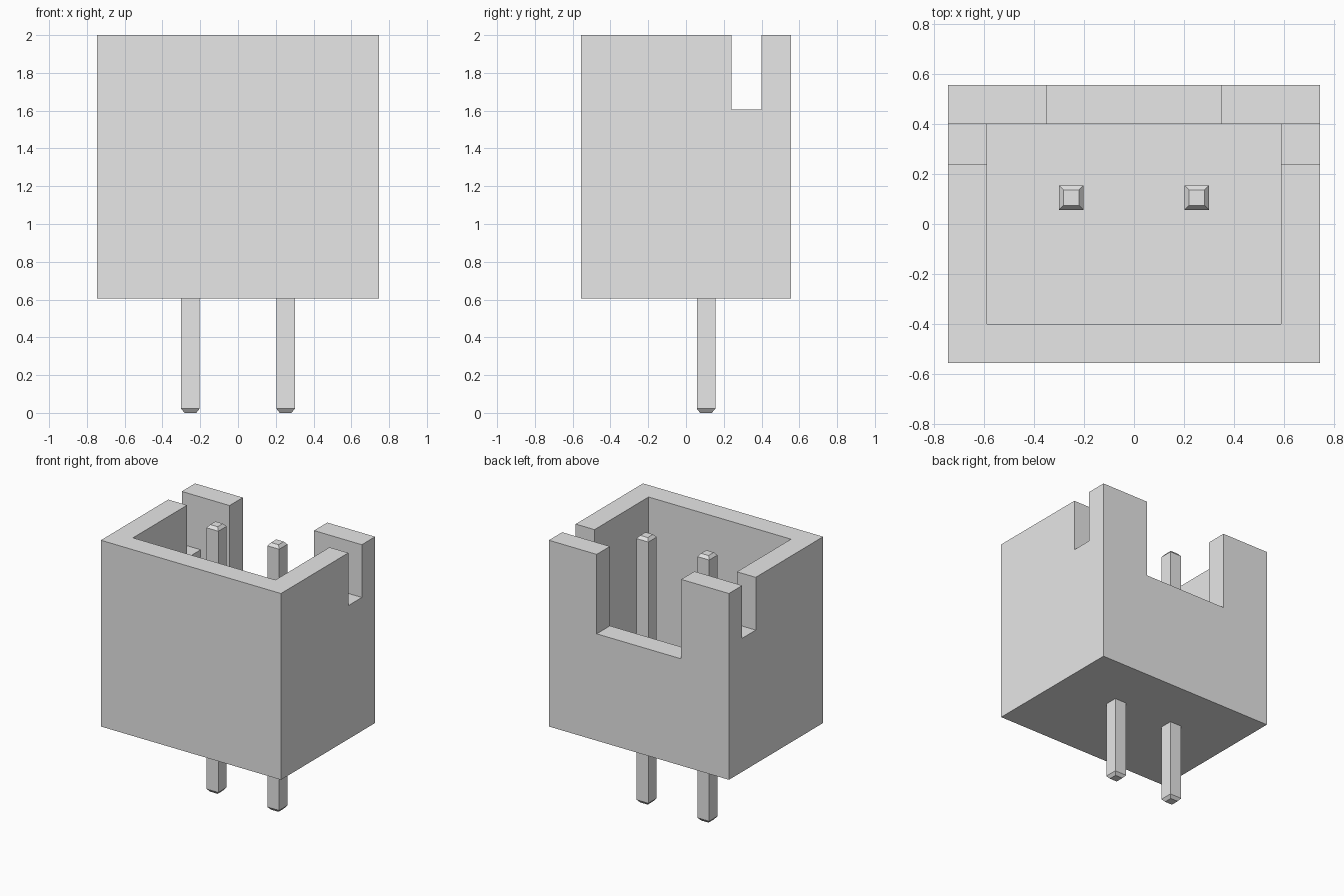
import bpy
import bmesh
from mathutils import Vector

cube = bpy.data.objects.get("Cube")
if cube:
    bpy.data.objects.remove(cube, do_unlink=True)

# One plain grey for everything
GREY = (0.8, 0.8, 0.8, 1)
grey = bpy.data.materials.new("light grey")
grey.use_nodes = True
grey.diffuse_color = GREY
grey.node_tree.nodes["Principled BSDF"].inputs["Base Color"].default_value = GREY


def box(name, low, high):
    """Box between two opposite corners."""
    low, high = Vector(low), Vector(high)
    bm = bmesh.new()
    bmesh.ops.create_cube(bm, size=1)
    bmesh.ops.scale(bm, vec=high - low, verts=bm.verts)
    bmesh.ops.translate(bm, vec=(low + high) / 2, verts=bm.verts)
    mesh = bpy.data.meshes.new(name)
    bm.to_mesh(mesh)
    bm.free()
    mesh.materials.append(grey)
    obj = bpy.data.objects.new(name, mesh)
    bpy.context.collection.objects.link(obj)
    return obj


def cut(target, name, low, high):
    """Subtract a box from the target and keep the cutter hidden."""
    cutter = box(name, low, high)
    cutter.hide_render = True
    cutter.hide_set(True)
    cutter.display_type = 'WIRE'
    mod = target.modifiers.new(name, 'BOOLEAN')
    mod.operation = 'DIFFERENCE'
    mod.solver = 'EXACT'
    mod.object = cutter
    # Apply, so the cutter can go
    graph = bpy.context.evaluated_depsgraph_get()
    mesh = bpy.data.meshes.new_from_object(target.evaluated_get(graph))
    target.modifiers.clear()
    target.data = mesh
    bpy.data.objects.remove(cutter, do_unlink=True)


W, D = 0.746, 0.557          # half width and half depth of the housing
IN_W, IN_D = 0.59, 0.4       # half sizes of the cavity
BASE, TOP, OVER = 0.605, 2.0, 2.2

# Open-topped housing with a wide rear notch and a slot in each side
housing = box("housing", (-W, -D, BASE), (W, D, TOP))
cut(housing, "cavity", (-IN_W, -IN_D, 0.8), (IN_W, IN_D, OVER))
cut(housing, "rear_notch", (-0.35, 0.3, 1.405), (0.35, 0.8, OVER))
cut(housing, "side_slots", (-1, 0.24, 1.605), (1, IN_D, OVER))

# Square contact pins with tapered ends
PIN_Y, HALF, TIP, TAPER = 0.106, 0.049, 0.031, 0.022


def pin(name, x):
    bm = bmesh.new()
    rings = []
    for z, r in ((0, TIP), (TAPER, HALF), (TOP - TAPER, HALF), (TOP, TIP)):
        rings.append([bm.verts.new((x + sx * r, PIN_Y + sy * r, z))
                      for sx, sy in ((-1, -1), (1, -1), (1, 1), (-1, 1))])
    for lower, upper in zip(rings, rings[1:]):
        for i in range(4):
            j = (i + 1) % 4
            bm.faces.new((lower[i], lower[j], upper[j], upper[i]))
    bm.faces.new(rings[0][::-1])
    bm.faces.new(rings[-1])
    mesh = bpy.data.meshes.new(name)
    bm.to_mesh(mesh)
    bm.free()
    mesh.materials.append(grey)
    bpy.context.collection.objects.link(bpy.data.objects.new(name, mesh))


for side, x in (("right", -0.252), ("left", 0.252)):
    pin(side + "_pin", x)
